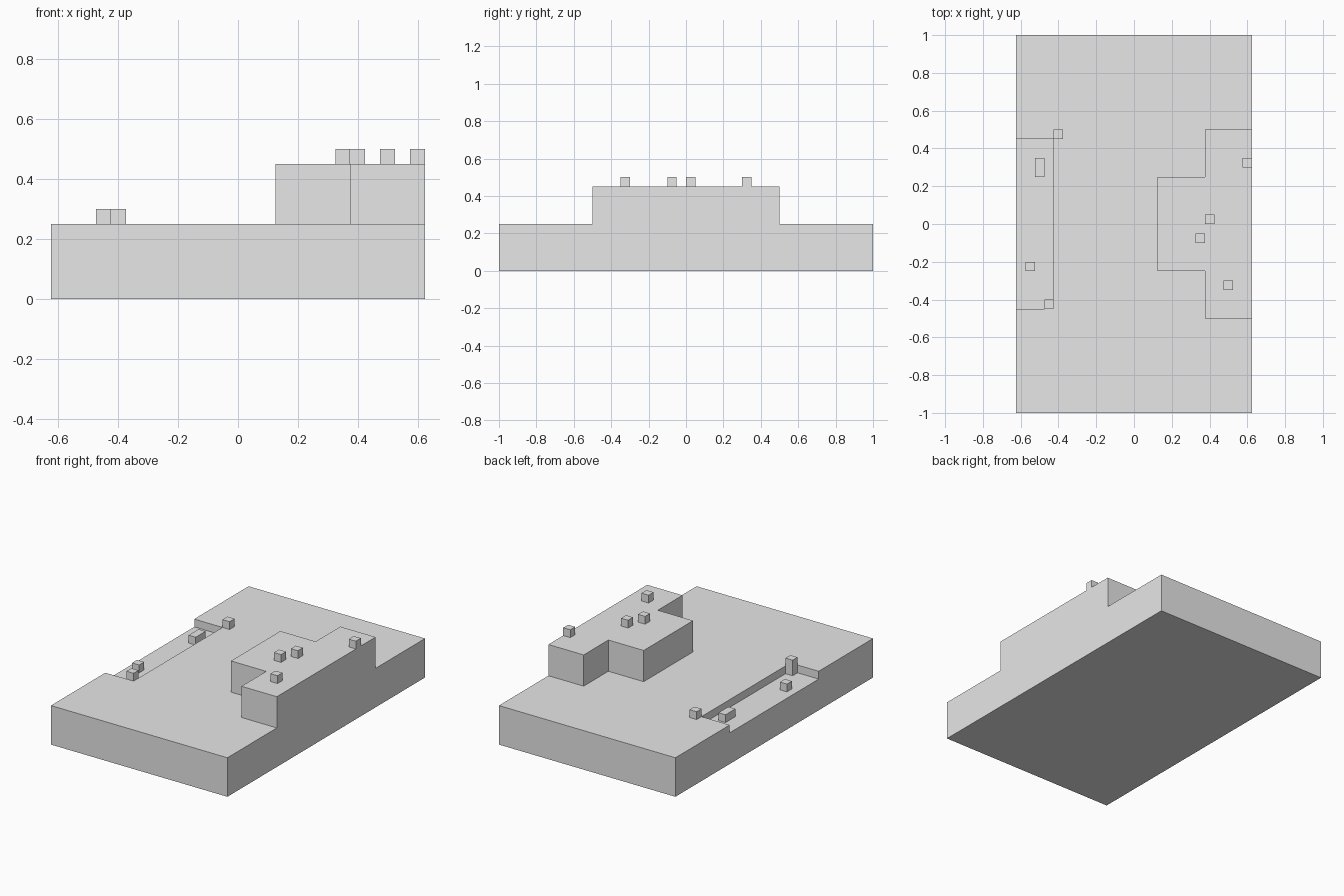
import bpy
import bmesh
from mathutils import Vector

default_cube = bpy.data.objects.get("Cube")
if default_cube:
    bpy.data.objects.remove(default_cube, do_unlink=True)

grey = bpy.data.materials.new("light_grey")
grey.use_nodes = True
grey.diffuse_color = (0.8, 0.8, 0.8, 1)
grey.node_tree.nodes["Principled BSDF"].inputs["Base Color"].default_value = (0.8, 0.8, 0.8, 1)


def prism(name, outline, bottom, top):
    """Extrude a counter-clockwise plan outline from bottom to top."""
    bm = bmesh.new()
    face = bm.faces.new([bm.verts.new((x, y, bottom)) for x, y in outline])
    result = bmesh.ops.extrude_face_region(bm, geom=[face])
    raised = [g for g in result["geom"] if isinstance(g, bmesh.types.BMVert)]
    bmesh.ops.translate(bm, verts=raised, vec=Vector((0, 0, top - bottom)))
    bmesh.ops.recalc_face_normals(bm, faces=bm.faces)
    mesh = bpy.data.meshes.new(name)
    bm.to_mesh(mesh)
    bm.free()
    mesh.materials.append(grey)
    obj = bpy.data.objects.new(name, mesh)
    bpy.context.collection.objects.link(obj)
    return obj


def box(name, x0, x1, y0, y1, bottom, top):
    return prism(name, [(x0, y0), (x1, y0), (x1, y1), (x0, y1)], bottom, top)


EDGE, GROUND, BASIN, PLATEAU = 0.625, 0.25, 0.20, 0.45
SIZE = 0.05

# Base slab with a shallow basin open to the right edge
base = box("ground_slab", -EDGE, EDGE, -1, 1, 0, GROUND)
cutter = box("basin_cutter", -0.8, -0.425, -0.45, 0.45, BASIN, 0.4)
cutter.hide_render = True
cut = base.modifiers.new("basin", "BOOLEAN")
cut.operation = "DIFFERENCE"
cut.solver = "EXACT"
cut.object = cutter
bpy.context.view_layer.objects.active = base
bpy.ops.object.modifier_apply(modifier=cut.name)
bpy.data.objects.remove(cutter, do_unlink=True)

# Stepped plateau on the left edge
half_plan = [(EDGE, 0.5), (0.375, 0.5), (0.375, 0.25), (0.125, 0.25)]
plan = half_plan + [(x, -y) for x, y in reversed(half_plan)]
prism("plateau", plan, GROUND, PLATEAU)

# Small blocks: name, centre x, centre y, length, bottom, top
blocks = [
    ("rim_block", -0.4, 0.475, SIZE, GROUND, 0.3),
    ("basin_long_block", -0.5, 0.3, 2 * SIZE, BASIN, GROUND),
    ("basin_block", -0.55, -0.225, SIZE, BASIN, GROUND),
    ("basin_tall_block", -0.45, -0.425, SIZE, BASIN, 0.3),
]
for i, (x, y) in enumerate([(0.6, 0.325), (0.4, 0.025), (0.35, -0.075), (0.5, -0.325)]):
    blocks.append((f"plateau_block_{i + 1}", x, y, SIZE, PLATEAU, PLATEAU + SIZE))
for name, x, y, length, bottom, top in blocks:
    box(name, x - SIZE / 2, x + SIZE / 2, y - length / 2, y + length / 2, bottom, top)
